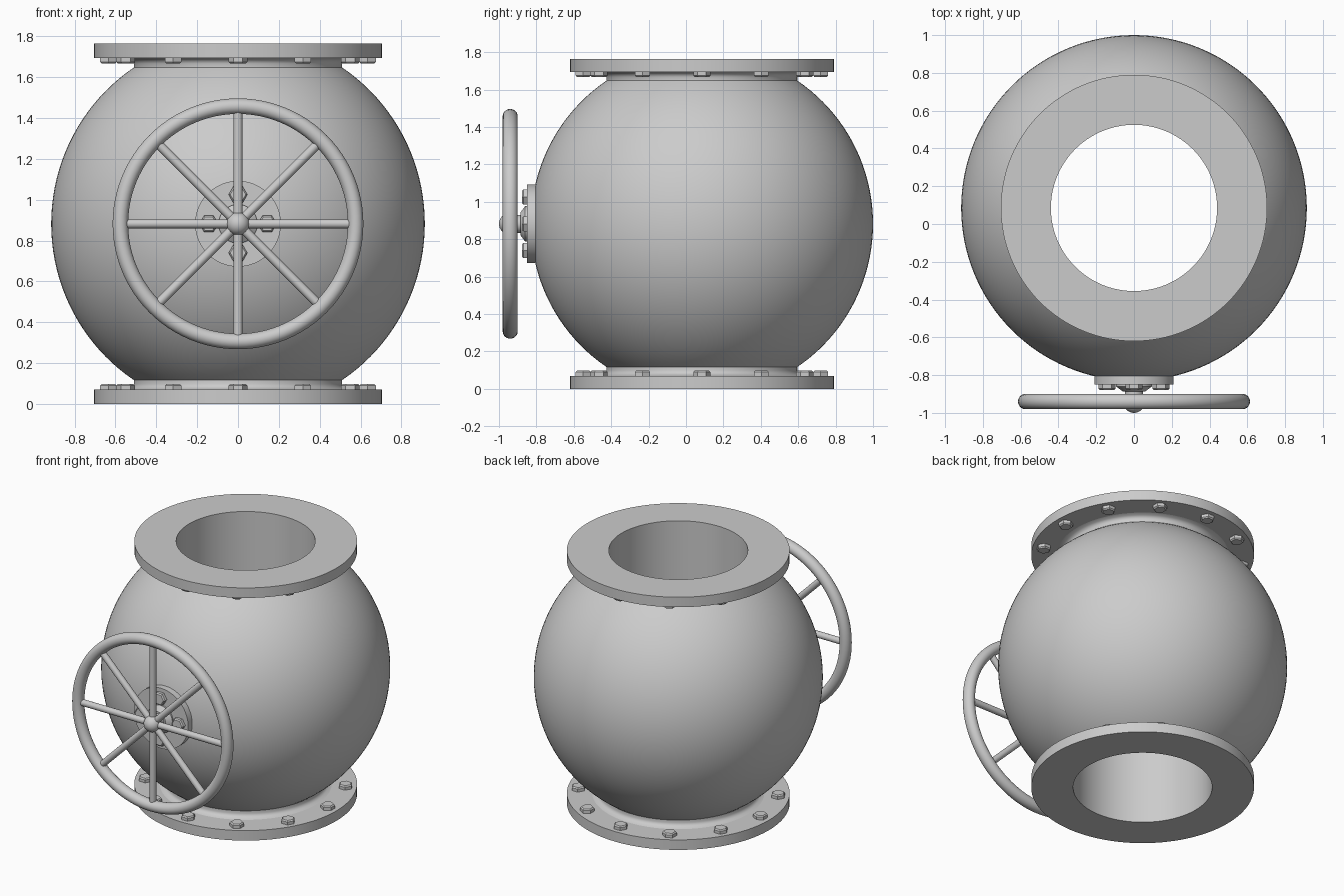
import bpy, bmesh
from math import pi, sin, cos, sqrt, radians

if "Cube" in bpy.data.objects:
    bpy.data.objects.remove(bpy.data.objects["Cube"])

CY = 0.085          # body axis in y
H = 1.765           # total height
CZ = H / 2
FRONT = (pi / 2, 0, 0)   # local +z faces -y


def lathe(name, profile, loc, rot=(0, 0, 0), sides=96, closed=False, smooth=True):
    """Revolve (radius, z) points around local z."""
    bm = bmesh.new()
    rings = []
    for r, z in profile:
        if r < 1e-6:
            rings.append([bm.verts.new((0, 0, z))] * sides)
        else:
            rings.append([bm.verts.new((r * cos(2 * pi * i / sides), r * sin(2 * pi * i / sides), z))
                          for i in range(sides)])
    pairs = list(zip(rings, rings[1:]))
    if closed:
        pairs.append((rings[-1], rings[0]))
    for a, b in pairs:
        for i in range(sides):
            j = (i + 1) % sides
            quad = list(dict.fromkeys((a[i], a[j], b[j], b[i])))
            if len(quad) > 2:
                bm.faces.new(quad)
    bmesh.ops.recalc_face_normals(bm, faces=bm.faces)
    me = bpy.data.meshes.new(name)
    bm.to_mesh(me)
    bm.free()
    ob = bpy.data.objects.new(name, me)
    bpy.context.collection.objects.link(ob)
    ob.location, ob.rotation_euler = loc, rot
    if smooth:
        bpy.ops.object.select_all(action='DESELECT')
        ob.select_set(True)
        bpy.context.view_layer.objects.active = ob
        bpy.ops.object.shade_smooth_by_angle(angle=radians(30))
    return ob


# Bulging body with short flared necks and a straight bore
top = 0.765
half = [(0.915 * sqrt(1 - (z / 0.922) ** 2), z)
        for z in (0.922 * sin(t / 20 * 0.9789) for t in range(21))]
half += [(0.51, 0.785), (0.515, 0.797), (0.525, 0.806), (0.545, CZ - 0.07)]
outer = [(r, -z) for r, z in reversed(half[1:])] + half
lathe("valve_body", [(0.44, -CZ + 0.07)] + outer + [(0.44, CZ - 0.07)],
      (0, CY, CZ), sides=128, closed=True)

# Pipe flanges
ring = [(0.44, 0), (0.705, 0), (0.705, 0.07), (0.44, 0.07)]
lathe("bottom_flange", ring, (0, CY, 0), sides=128, closed=True)
lathe("top_flange", ring, (0, CY, H - 0.07), sides=128, closed=True)

# Hex bolts on the inner faces of both flanges
bolt = [(0, -0.01), (0.046, -0.01), (0.046, 0.02), (0.038, 0.028), (0, 0.028)]
for i in range(12):
    a = 2 * pi * i / 12
    x, y = 0.635 * cos(a), CY + 0.635 * sin(a)
    lathe(f"bottom_bolt_{i + 1}", bolt, (x, y, 0.07), (0, 0, a + pi / 2), 6, smooth=False)
    lathe(f"top_bolt_{i + 1}", bolt, (x, y, H - 0.07), (pi, 0, a + pi / 2), 6, smooth=False)

# Bonnet plate with four bolts
lathe("bonnet_plate", [(0, 0), (0.21, 0), (0.21, 0.09), (0, 0.09)], (0, -0.76, CZ), FRONT)
for i in range(4):
    a = i * pi / 2
    lathe(f"bonnet_bolt_{i + 1}", bolt, (0.143 * cos(a), -0.85, CZ + 0.143 * sin(a)),
          FRONT, 6, smooth=False)

# Gland and stem
lathe("gland", [(0, -0.01), (0.095, -0.01), (0.095, 0.01), (0.06, 0.036), (0, 0.036)],
      (0, -0.85, CZ), FRONT, 48)
lathe("stem", [(0, 0), (0.048, 0), (0.048, 0.09), (0, 0.09)], (0, -0.84, CZ), FRONT, 32)

# Handwheel: rim, hub and eight spokes
WY = -0.94
rim = [(0.576 + 0.038 * cos(2 * pi * i / 24), 0.04 * sin(2 * pi * i / 24)) for i in range(24)]
lathe("wheel_rim", rim, (0, WY, CZ), FRONT, 96, closed=True)
ball = [(0.056 * sin(pi * i / 16), -0.056 * cos(pi * i / 16)) for i in range(17)]
lathe("wheel_hub", ball, (0, -0.944, CZ), FRONT, 32)
for i in range(8):
    lathe(f"wheel_spoke_{i + 1}", [(0, 0.02), (0.022, 0.02), (0.022, 0.56), (0, 0.56)],
          (0, WY, CZ), (0, i * pi / 4, 0), 20)
